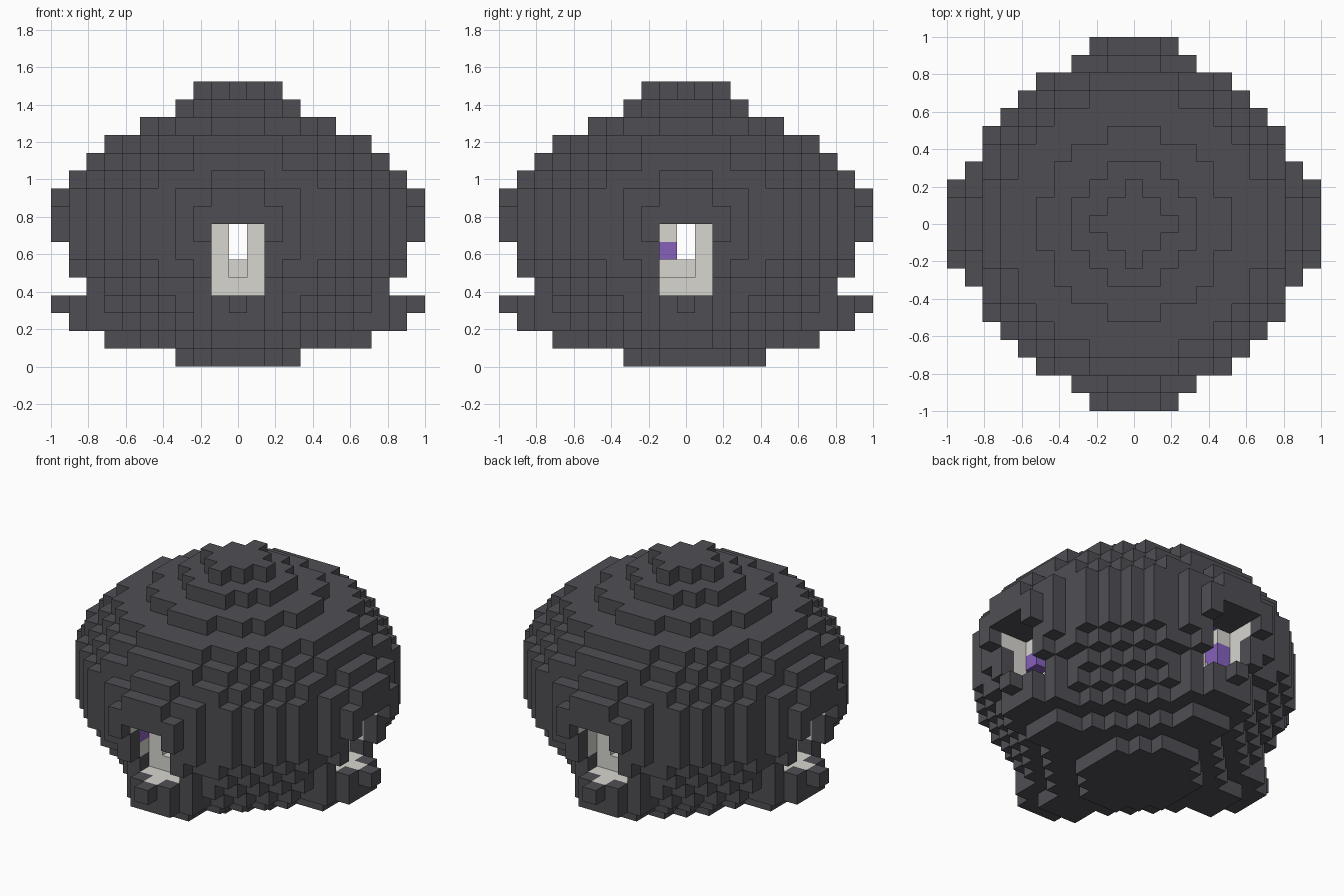
import bpy, bmesh
from mathutils import Vector

if "Cube" in bpy.data.objects:
    bpy.data.objects.remove(bpy.data.objects["Cube"])

V = 2 / 21  # edge of one block


def material(name, rgb):
    m = bpy.data.materials.new(name)
    m.use_nodes = True
    m.diffuse_color = (*rgb, 1)
    m.node_tree.nodes["Principled BSDF"].inputs["Base Color"].default_value = (*rgb, 1)
    return m


charcoal = material("charcoal", (0.078, 0.076, 0.088))
pale = material("pale stone", (0.68, 0.67, 0.63))
purple = material("purple", (0.24, 0.12, 0.50))

cells = {}  # block position -> part name


def span(n):
    return range(-n, n + 1)


# Round body: squared radius of each layer, bottom to top
layers = [0, 29, 45, 58, 68, 82, 90, 90, 90, 90, 82, 68, 53, 26, 10, 4]
for z, limit in enumerate(layers):
    for x in span(10):
        for y in span(10):
            r2 = x * x + y * y
            if r2 <= limit:
                inner = r2 <= 50 and 4 <= z <= 9
                cells[x, y, z] = "core" if inner else "body"
# Round base foot, centred half a block toward the back
for x in span(4):
    for y in span(4):
        if x * x + (y - 0.5) ** 2 <= 13.3:
            cells[x, y, 0] = "body"


def turns(x, y):
    return [(x, y), (-y, x), (-x, -y), (y, -x)]


# Blocks of one doorway: part, half width, depth outward, heights
door = [
    ("body", 1, [6, 7], [1]),              # tapering sill
    ("body", 2, [7, 8], [2, 3]),
    ("body", 1, [9], [2, 3]),
    ("body", 0, [10], [3]),                # lip
    ("body", 2, [9], [5, 6]),              # jambs
    ("frame", 2, [9], [7]),                # pale blocks behind the hood
    ("body", 2, [10], [7, 8]),             # hood
    ("body", 1, [10], [9]),
    ("frame", 2, [8], range(5, 8)),        # pale side lining
    (None, 1, range(8, 11), range(4, 8)),  # opening
    ("frame", 1, [7, 8], [3]),             # threshold
    ("frame", 0, [9], [3]),
    ("frame", 1, [7], range(4, 8)),        # pale back wall
    ("frame", 0, [6], [5]),
    (None, 0, [7], [5]),
    (None, 0, range(0, 8), [6, 7]),        # passage to the centre
]
for part, half, depths, heights in door:
    for w in span(half):
        for d in depths:
            for x, y in turns(w, -d):
                for z in heights:
                    if part:
                        cells[x, y, z] = part
                    else:
                        cells.pop((x, y, z), None)
# Purple blocks set into the pale linings
for block in ((7, -1, 6), (-1, 7, 6), (-1, 7, 5), (-2, -8, 6)):
    cells[block] = "core"
# Hollow beneath the left purple block
cells.pop((7, -1, 5))
cells[6, -1, 5] = "frame"

AXES = [Vector(a) for a in ((1, 0, 0), (0, 1, 0), (0, 0, 1))]


def build(name, part, mat):
    bm = bmesh.new()
    verts = {}

    def vert(p):
        key = tuple(round(2 * c) for c in p)
        if key not in verts:
            verts[key] = bm.verts.new((p + Vector((0, 0, 0.5))) * V)
        return verts[key]

    for c, kind in cells.items():
        if kind != part:
            continue
        for i, axis in enumerate(AXES):
            u, v = AXES[(i + 1) % 3], AXES[(i + 2) % 3]
            for s in (-1, 1):
                n = axis * s
                # Only faces open to the air are made
                if tuple(int(a + b) for a, b in zip(c, n)) in cells:
                    continue
                mid = Vector(c) + n / 2
                ring = [mid + (a * u + b * s * v) / 2
                        for a, b in ((-1, -1), (1, -1), (1, 1), (-1, 1))]
                bm.faces.new([vert(p) for p in ring])
    # Merge flat neighbouring faces into larger ones
    bmesh.ops.dissolve_limit(bm, angle_limit=0.01, verts=bm.verts[:], edges=bm.edges[:])
    mesh = bpy.data.meshes.new(name)
    bm.to_mesh(mesh)
    bm.free()
    mesh.materials.append(mat)
    bpy.context.collection.objects.link(bpy.data.objects.new(name, mesh))


build("body_shell", "body", charcoal)
build("doorway_frames", "frame", pale)
build("inner_core", "core", purple)
